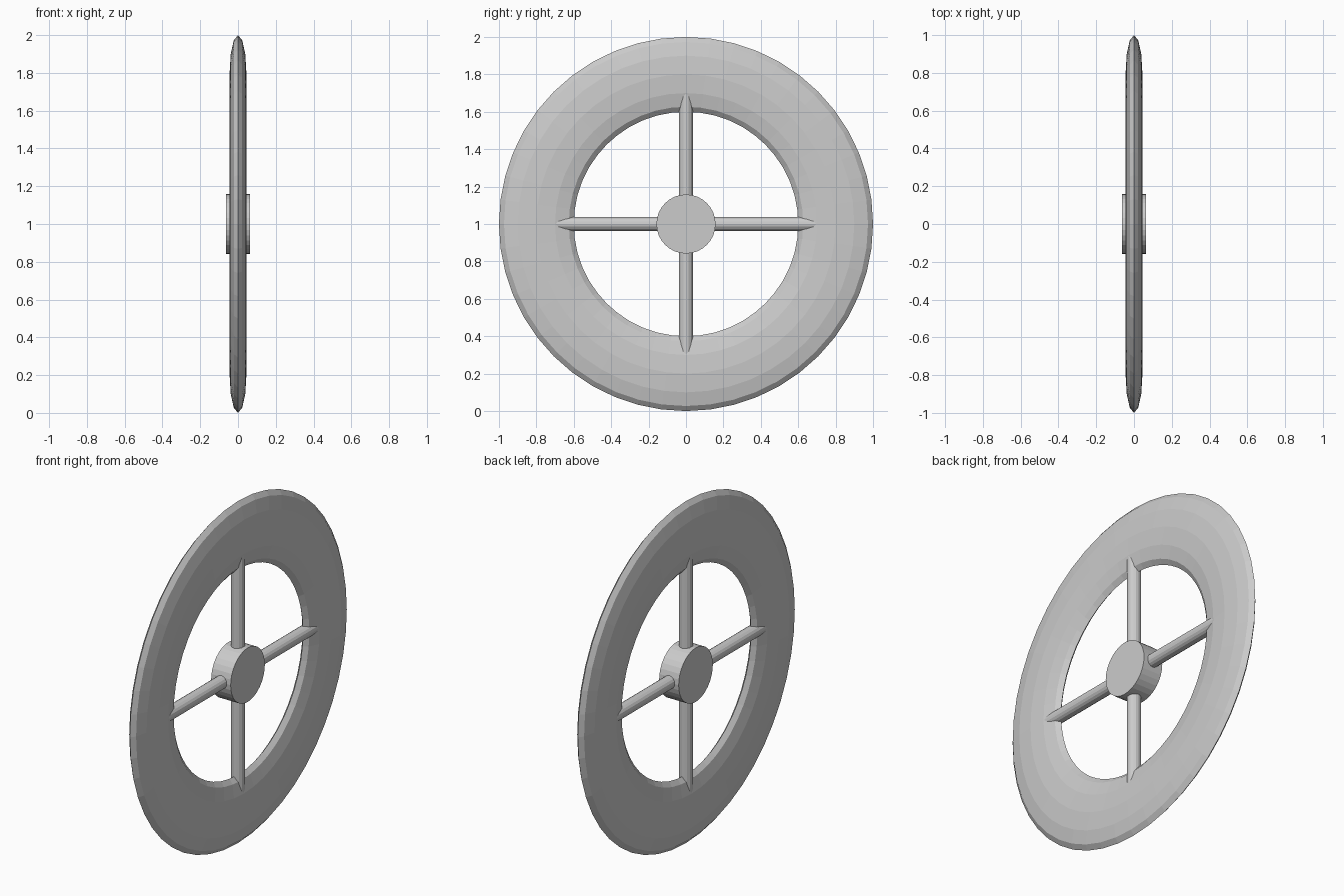
import bpy
from math import pi

if "Cube" in bpy.data.objects:
    bpy.data.objects.remove(bpy.data.objects["Cube"])

CENTRE = (0, 0, 1)

# Rim: torus around the x axis, flattened across its width
bpy.ops.mesh.primitive_torus_add(location=CENTRE, rotation=(0, pi / 2, 0),
                                 major_radius=0.8, minor_radius=0.2,
                                 major_segments=48, minor_segments=12)
rim = bpy.context.object
rim.name = "rim"
rim.scale = (1, 1, 0.0445 / 0.2)


def cylinder(name, radius, length, location, rotation, sides):
    bpy.ops.mesh.primitive_cylinder_add(vertices=sides, radius=radius, depth=length,
                                        location=location, rotation=rotation)
    bpy.context.object.name = name


# Hub
cylinder("hub", 0.158, 0.126, CENTRE, (0, pi / 2, 0), 32)

# Four spokes, from inside the hub into the rim
INNER, OUTER = 0.05, 0.75
mid, length = (INNER + OUTER) / 2, OUTER - INNER
for name, y, z in (("top", 0, 1), ("bottom", 0, -1), ("left", -1, 0), ("right", 1, 0)):
    cylinder("spoke_" + name, 0.0375, length, (0, y * mid, 1 + z * mid),
             (pi / 2 if y else 0, 0, 0), 16)
